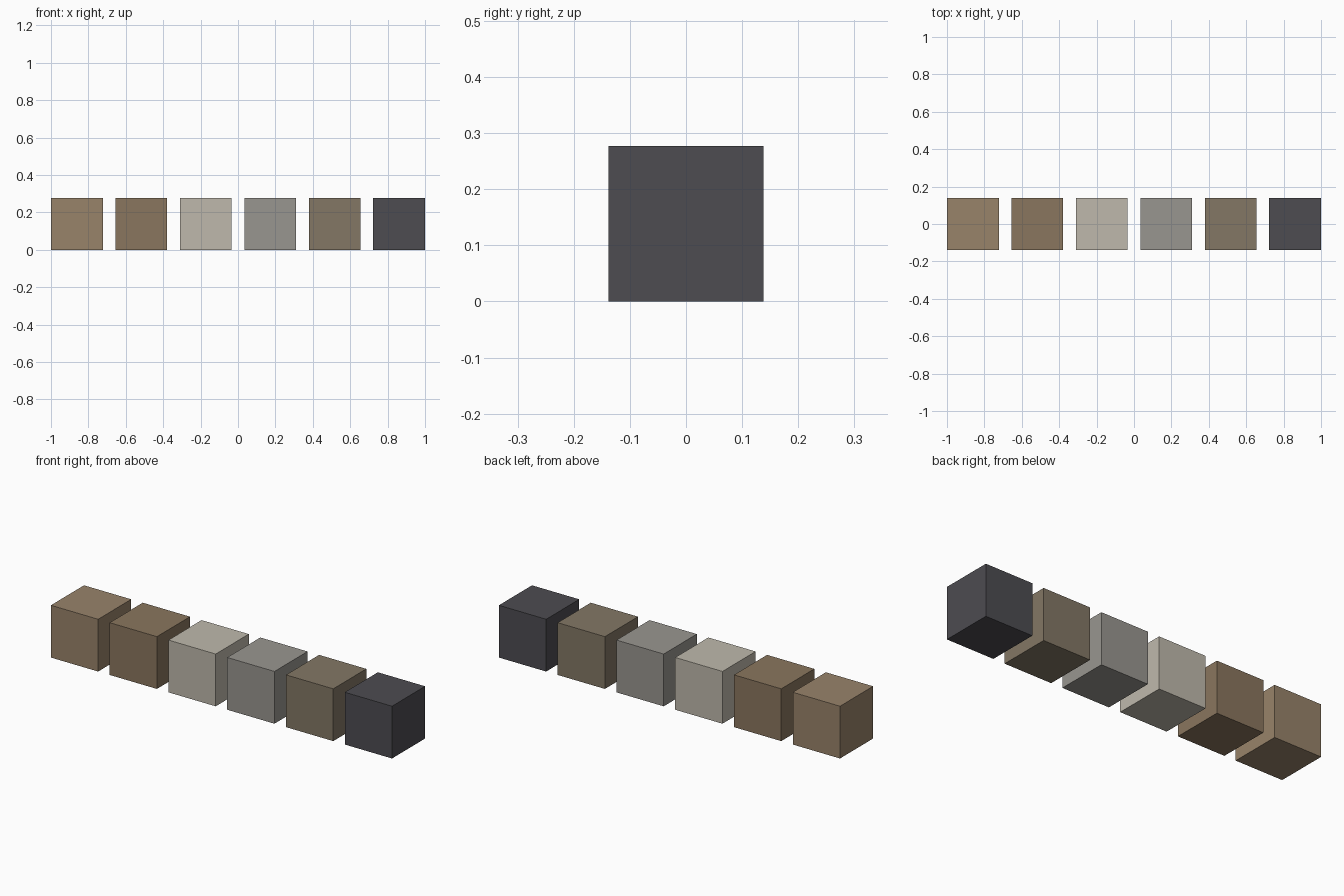
import bpy

if "Cube" in bpy.data.objects:
    bpy.data.objects.remove(bpy.data.objects["Cube"])

SIZE = 0.277
STEP = (2 - SIZE) / 5


def linear(c):
    c /= 255
    return c / 12.92 if c <= 0.04045 else ((c + 0.055) / 1.055) ** 2.4


# Row of six equal material sample blocks, left to right
blocks = [
    ("tan_block", (152, 131, 106)),
    ("brown_block", (138, 118, 94)),
    ("cream_block", (191, 185, 172)),
    ("grey_block", (153, 150, 144)),
    ("taupe_block", (131, 119, 101)),
    ("charcoal_block", (77, 76, 81)),
]

for i, (name, rgb) in enumerate(blocks):
    x = -1 + SIZE / 2 + i * STEP
    bpy.ops.mesh.primitive_cube_add(size=SIZE, location=(x, 0, SIZE / 2))
    block = bpy.context.object
    block.name = name
    mat = bpy.data.materials.new(name + "_colour")
    mat.diffuse_color = (*[linear(c) for c in rgb], 1)
    mat.use_nodes = True
    mat.node_tree.nodes["Principled BSDF"].inputs["Base Color"].default_value = mat.diffuse_color
    block.data.materials.append(mat)
